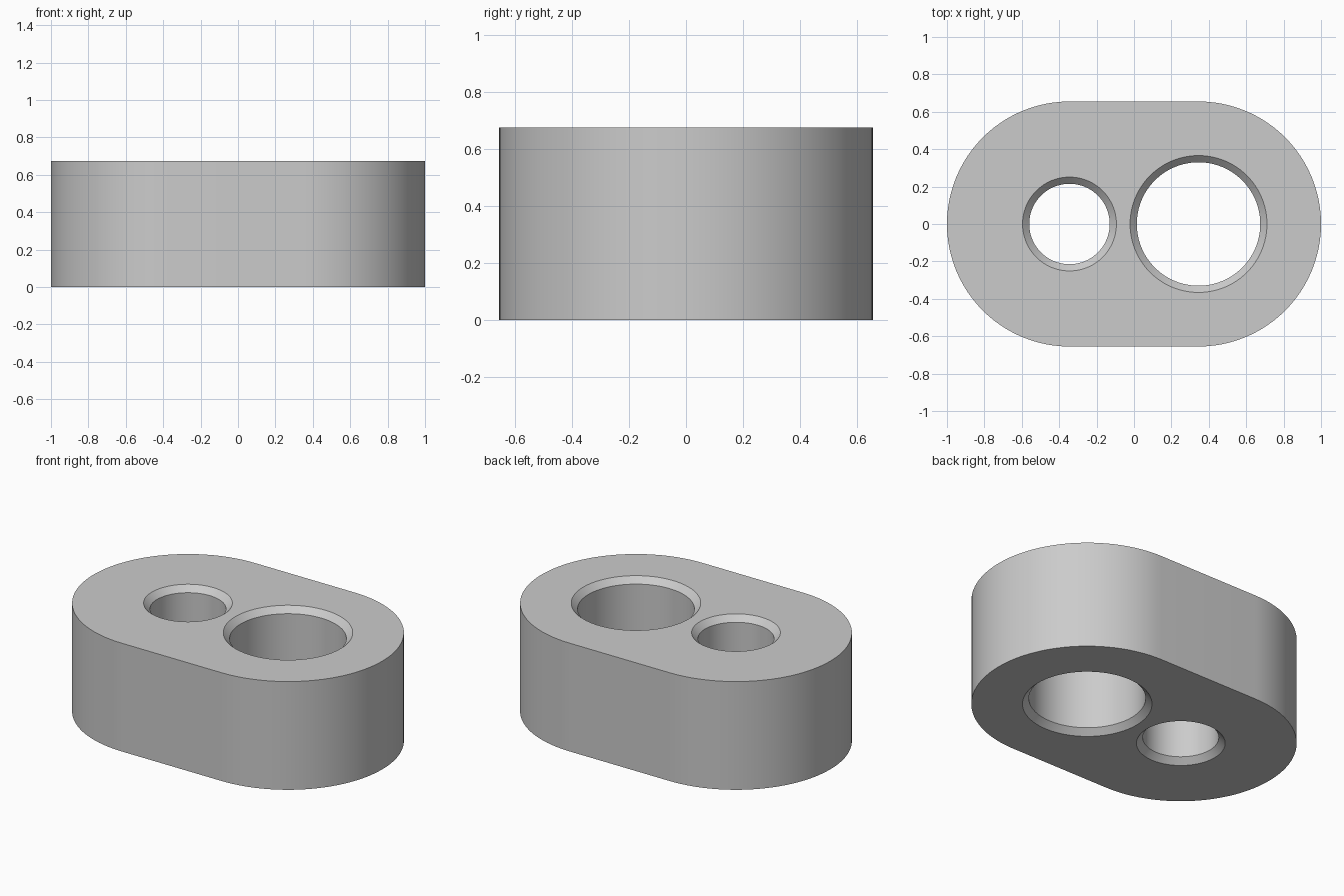
import bpy
import bmesh
from math import cos, sin, pi, radians

cube = bpy.data.objects.get("Cube")
if cube:
    bpy.data.objects.remove(cube, do_unlink=True)

HEIGHT = 0.675
OUTER_R = 0.655
OFFSET = 0.345      # distance of both bore axes from the middle
CHAMFER = 0.036
SEGMENTS = 96

grey = bpy.data.materials.new("plain grey")
grey.use_nodes = True
colour = (0.6, 0.6, 0.6, 1)
grey.diffuse_color = colour
grey.node_tree.nodes["Principled BSDF"].inputs["Base Color"].default_value = colour


def circle(cx, r):
    return [(cx + r * cos(2 * pi * i / SEGMENTS), r * sin(2 * pi * i / SEGMENTS))
            for i in range(SEGMENTS)]


def stadium(offset, r):
    half = SEGMENTS // 2
    right = [(offset + r * cos(a), r * sin(a))
             for a in (-pi / 2 + pi * i / half for i in range(half + 1))]
    return right + [(-x, -y) for x, y in right]


def wall(bm, rings):
    """Bridge (outline, height) rings; return the bottom and top edge loops."""
    loops = [[bm.verts.new((x, y, z)) for x, y in pts] for pts, z in rings]
    for a, b in zip(loops, loops[1:]):
        for i in range(len(a)):
            bm.faces.new((a[i - 1], a[i], b[i], b[i - 1]))
    return [[bm.edges.get((l[i - 1], l[i])) for i in range(len(l))]
            for l in (loops[0], loops[-1])]


bm = bmesh.new()

# Rounded outer wall
outline = stadium(OFFSET, OUTER_R)
walls = [wall(bm, [(outline, 0), (outline, HEIGHT)])]

# Two through bores, chamfered at both ends
for cx, r in ((-OFFSET, 0.215), (OFFSET, 0.33)):
    bore, rim = circle(cx, r), circle(cx, r + CHAMFER)
    walls.append(wall(bm, [(rim, 0), (bore, CHAMFER),
                           (bore, HEIGHT - CHAMFER), (rim, HEIGHT)]))

# Flat bottom and top around the bores
for end, normal in ((0, (0, 0, -1)), (1, (0, 0, 1))):
    edges = [e for w in walls for e in w[end]]
    bmesh.ops.triangle_fill(bm, use_beauty=True, use_dissolve=False,
                            edges=edges, normal=normal)
bmesh.ops.recalc_face_normals(bm, faces=bm.faces[:])

mesh = bpy.data.meshes.new("two_bore_block")
bm.to_mesh(mesh)
bm.free()
mesh.materials.append(grey)
block = bpy.data.objects.new("two_bore_block", mesh)
bpy.context.collection.objects.link(block)

bpy.ops.object.select_all(action="DESELECT")
block.select_set(True)
bpy.context.view_layer.objects.active = block
bpy.ops.object.shade_smooth_by_angle(angle=radians(30))
